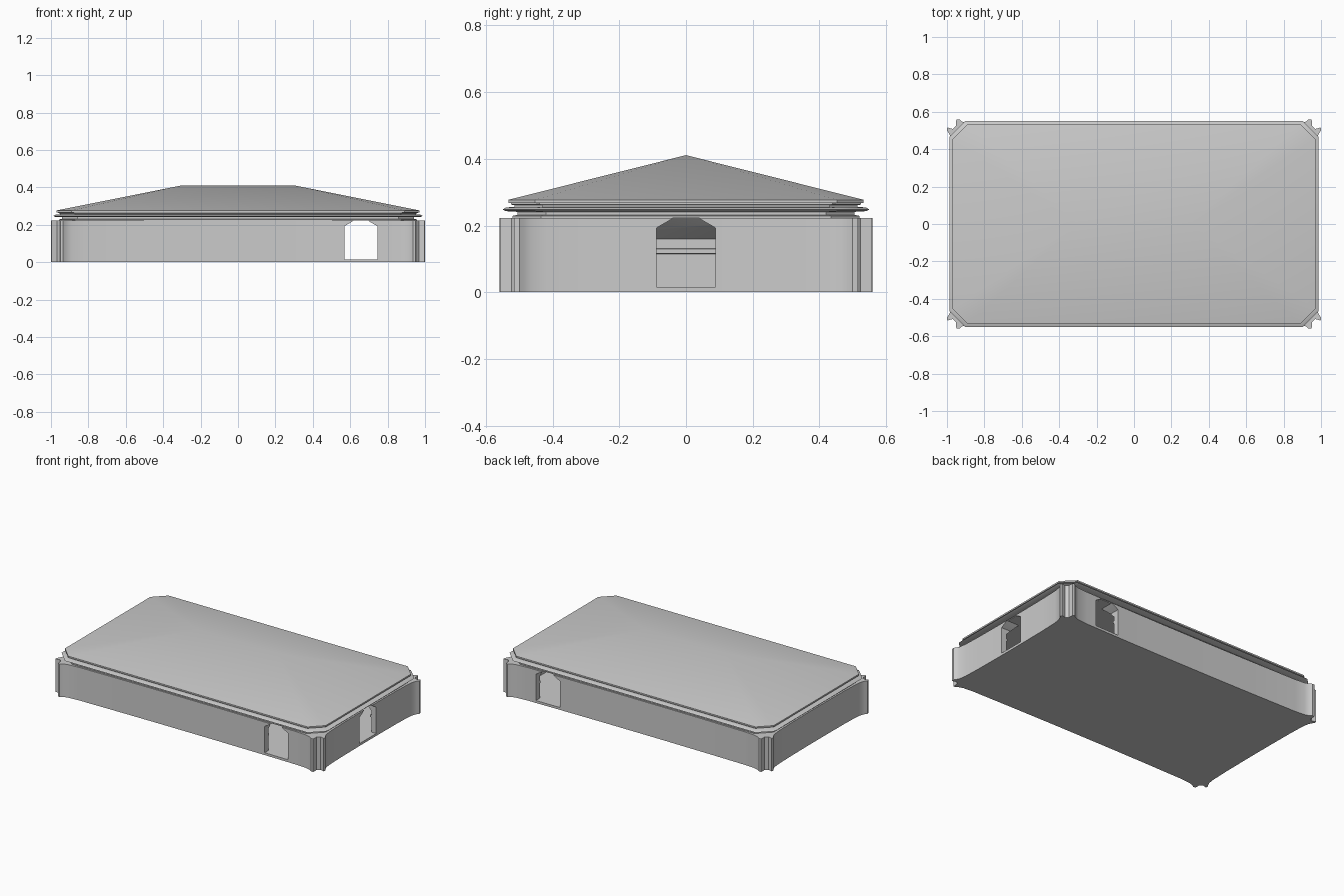
import bpy, bmesh

if "Cube" in bpy.data.objects:
    bpy.data.objects.remove(bpy.data.objects["Cube"])

def make(name, bm):
    bmesh.ops.remove_doubles(bm, verts=bm.verts[:], dist=1e-5)
    bmesh.ops.recalc_face_normals(bm, faces=bm.faces[:])
    me = bpy.data.meshes.new(name)
    bm.to_mesh(me)
    bm.free()
    ob = bpy.data.objects.new(name, me)
    bpy.context.collection.objects.link(ob)
    return ob

def loft(name, rings, cap_top=True):
    bm = bmesh.new()
    loops = [[bm.verts.new(p) for p in r] for r in rings]
    n = len(rings[0])
    for a, b in zip(loops, loops[1:]):
        for i in range(n):
            j = (i + 1) % n
            bm.faces.new((a[i], a[j], b[j], b[i]))
    bm.faces.new(loops[0][::-1])
    if cap_top:
        bm.faces.new(loops[-1])
    return make(name, bm)

def octagon(a, b, c, z):
    q = [(a, b - c), (a - c, b)]
    pts = q + [(-x, y) for x, y in q[::-1]]
    pts += [(-x, -y) for x, y in pts]
    return [(x, y, z) for x, y in pts]

def smooth(ob, angle=0.55):
    bpy.ops.object.select_all(action='DESELECT')
    ob.select_set(True)
    bpy.context.view_layer.objects.active = ob
    bpy.ops.object.shade_smooth_by_angle(angle=angle)

def cut(ob, cutter):
    bpy.context.view_layer.objects.active = ob
    m = ob.modifiers.new("cut", 'BOOLEAN')
    m.operation, m.solver, m.object = 'DIFFERENCE', 'EXACT', cutter
    bpy.ops.object.modifier_apply(modifier=m.name)
    bpy.data.objects.remove(cutter)

# Walls: gently hollowed sides flaring into paired fins at each corner
WALL_TOP = 0.222
quarter = [(0.967, 0.1), (0.969, 0.3), (0.973, 0.42), (0.98, 0.465), (0.99, 0.485),
           (1.0, 0.5), (0.998, 0.516), (0.968, 0.508), (0.952, 0.524),
           (0.95, 0.558), (0.935, 0.56), (0.918, 0.547), (0.89, 0.538),
           (0.82, 0.532), (0.5, 0.528), (0.2, 0.526)]
outline = quarter + [(-x, y) for x, y in quarter[::-1]]
outline += [(-x, -y) for x, y in outline]
walls = loft("walls", [[(x, y, z) for x, y in outline] for z in (0, WALL_TOP)])

# Hollow room with a thin ledge and a sloped cove under the ceiling
room = [(0.0, 0.015), (0.0, 0.115), (0.008, 0.116), (0.008, 0.13),
        (0.0, 0.131), (0.0, 0.16), (0.07, 0.235)]
cut(walls, loft("room_cutter", [octagon(0.93 - d, 0.49 - d, 0.05, z) for d, z in room]))

# Door openings: front, back and right side
door = [(-0.088, 0.016), (0.088, 0.016), (0.088, 0.193), (0.045, 0.218),
        (0.03, 0.23), (-0.03, 0.23), (-0.045, 0.218), (-0.088, 0.193)]
for s in (-1, 1):
    cut(walls, loft("long_side_door_cutter",
                    [[(0.657 + u, y, z) for u, z in door] for y in (s * 0.35, s * 0.7)]))
cut(walls, loft("right_door_cutter",
                [[(x, u, z) for u, z in door] for x in (0.8, 1.1)]))
smooth(walls)

# Stepped cornice
steps = [(0.03, 0.222), (0.03, 0.229), (0.045, 0.232), (0.045, 0.241), (0.01, 0.243),
         (0.0, 0.248), (0.01, 0.254), (0.035, 0.256), (0.035, 0.261),
         (0.025, 0.263), (0.025, 0.268), (0.04, 0.27)]
cornice = loft("cornice", [octagon(0.987 - d, 0.55 - d, 0.085, z) for d, z in steps])
smooth(cornice)

# Hipped roof rising from clipped corners to a short ridge
eave0 = octagon(0.97, 0.533, 0.08, 0.267)
eave1 = octagon(0.97, 0.533, 0.08, 0.277)
ridge = [(0.3 if x > 0 else -0.3, 0, 0.411) for x, y, z in eave1]
roof = loft("roof", [eave0, eave1, ridge], cap_top=False)
smooth(roof)
